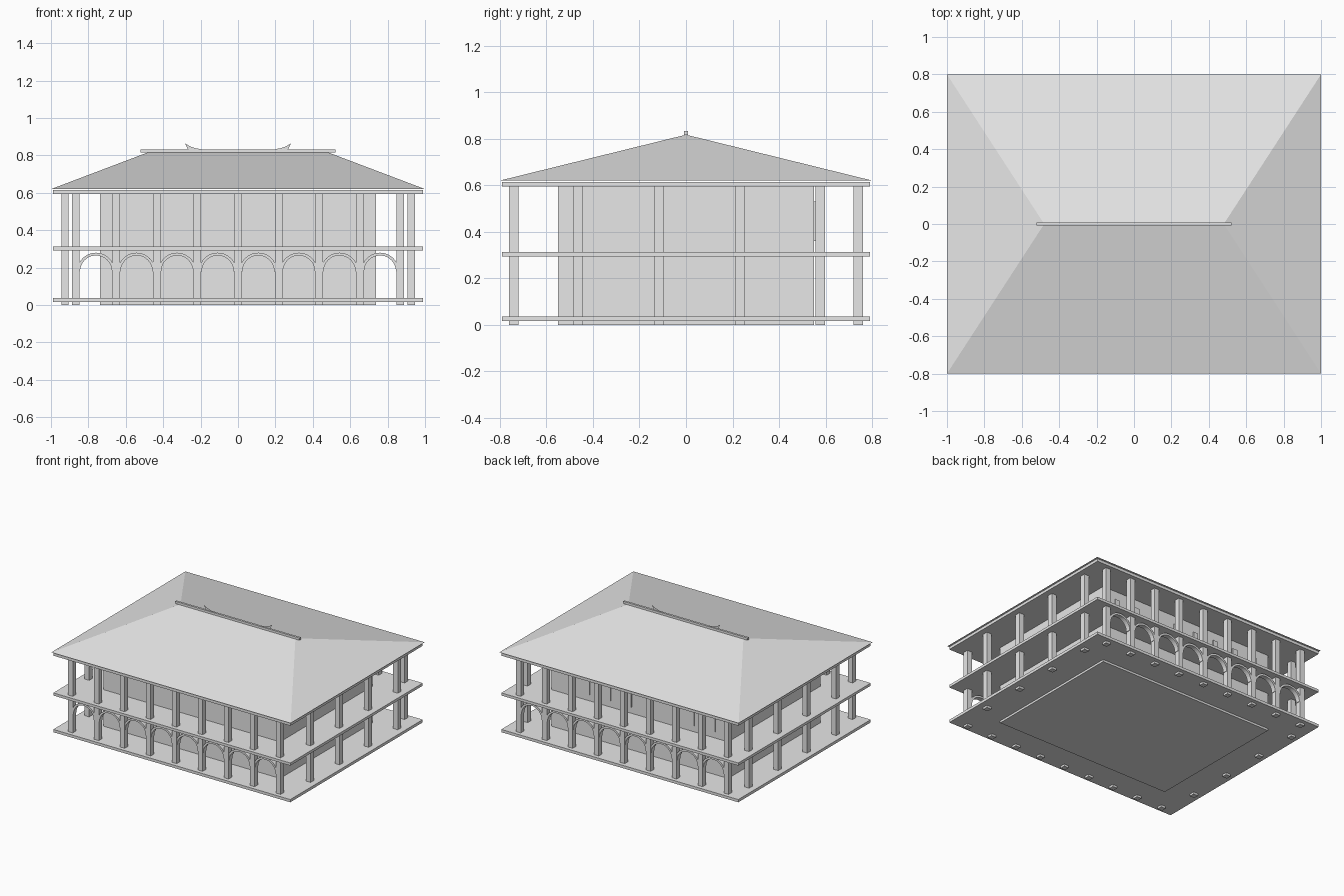
import bpy, bmesh, math

if "Cube" in bpy.data.objects:
    bpy.data.objects.remove(bpy.data.objects["Cube"])

stone = bpy.data.materials.new("light_grey")
stone.diffuse_color = (0.8, 0.8, 0.8, 1)
stone.use_nodes = True
stone.node_tree.nodes["Principled BSDF"].inputs["Base Color"].default_value = stone.diffuse_color


def finish(name, bm):
    bmesh.ops.recalc_face_normals(bm, faces=bm.faces)
    me = bpy.data.meshes.new(name)
    bm.to_mesh(me)
    bm.free()
    me.materials.append(stone)
    ob = bpy.data.objects.new(name, me)
    bpy.context.collection.objects.link(ob)
    return ob


def box(name, x0, x1, y0, y1, z0, z1):
    bm = bmesh.new()
    bmesh.ops.create_cube(bm, size=1)
    for v in bm.verts:
        v.co = ((x0 + x1) / 2 + v.co.x * (x1 - x0),
                (y0 + y1) / 2 + v.co.y * (y1 - y0),
                (z0 + z1) / 2 + v.co.z * (z1 - z0))
    return finish(name, bm)


def column(name, x, y):
    box(name, x - 0.02, x + 0.02, y - 0.02, y + 0.02, 0, 0.6)


def arch(name, cx, cy, cz, r_in, r_out, depth, n=20):
    # half ring swept through its depth
    bm = bmesh.new()
    rings = []
    for i in range(n + 1):
        a = math.pi * i / n
        c, s = math.cos(a), math.sin(a)
        rings.append([bm.verts.new((cx + r * c, cy + d, cz + r * s))
                      for r, d in ((r_in, -depth / 2), (r_out, -depth / 2),
                                   (r_out, depth / 2), (r_in, depth / 2))])
    for a, b in zip(rings, rings[1:]):
        for k in range(4):
            bm.faces.new((a[k], a[(k + 1) % 4], b[(k + 1) % 4], b[k]))
    bm.faces.new(rings[0])
    bm.faces.new(rings[-1])
    finish(name, bm)


# inner hall and floor slabs
box("inner_hall", -0.737, 0.737, -0.55, 0.55, 0, 0.6)
for name, z0, z1 in (("ground_slab", 0.016, 0.037),
                     ("upper_floor_slab", 0.293, 0.313),
                     ("ceiling_slab", 0.594, 0.615)):
    box(name, -0.99, 0.99, -0.79, 0.79, z0, z1)

# veranda columns, front and back rows with arches
step = 0.217
for side, y in (("front", -0.74), ("back", 0.74)):
    for i in range(9):
        column(f"{side}_column_{i}", (i - 4) * step, y)
    for i in range(8):
        arch(f"{side}_arch_{i}", (i - 3.5) * step, y, 0.18, 0.085, 0.1, 0.036)

# side columns
for side, x in (("left", -0.925), ("right", 0.925)):
    for i in range(4):
        column(f"{side}_column_{i}", x, -0.463 + i * 0.3467)

# narrow windows on the rear wall
for i in range(8):
    x = (i - 3.5) * 0.175
    box(f"rear_window_{i}", x - 0.02, x + 0.02, 0.549, 0.557, 0.36, 0.53)

# hipped roof
bm = bmesh.new()
e = [bm.verts.new((x, y, 0.62)) for x, y in ((-1, -0.8), (1, -0.8), (1, 0.8), (-1, 0.8))]
l, r = bm.verts.new((-0.48, 0, 0.817)), bm.verts.new((0.48, 0, 0.817))
for f in ((e[0], e[1], r, l), (e[1], e[2], r), (e[2], e[3], l, r), (e[3], e[0], l), e):
    bm.faces.new(f)
finish("hipped_roof", bm)

# ridge beam and its thin curved horns
box("ridge_beam", -0.52, 0.52, -0.008, 0.008, 0.815, 0.832)
for side, s in (("left", -1), ("right", 1)):
    bm = bmesh.new()
    pts = ((0.285, 0.866), (0.268, 0.832), (0.19, 0.832), (0.23, 0.839), (0.26, 0.85))
    bm.faces.new([bm.verts.new((s * x, 0, z)) for x, z in pts])
    finish(f"{side}_ridge_horn", bm)
